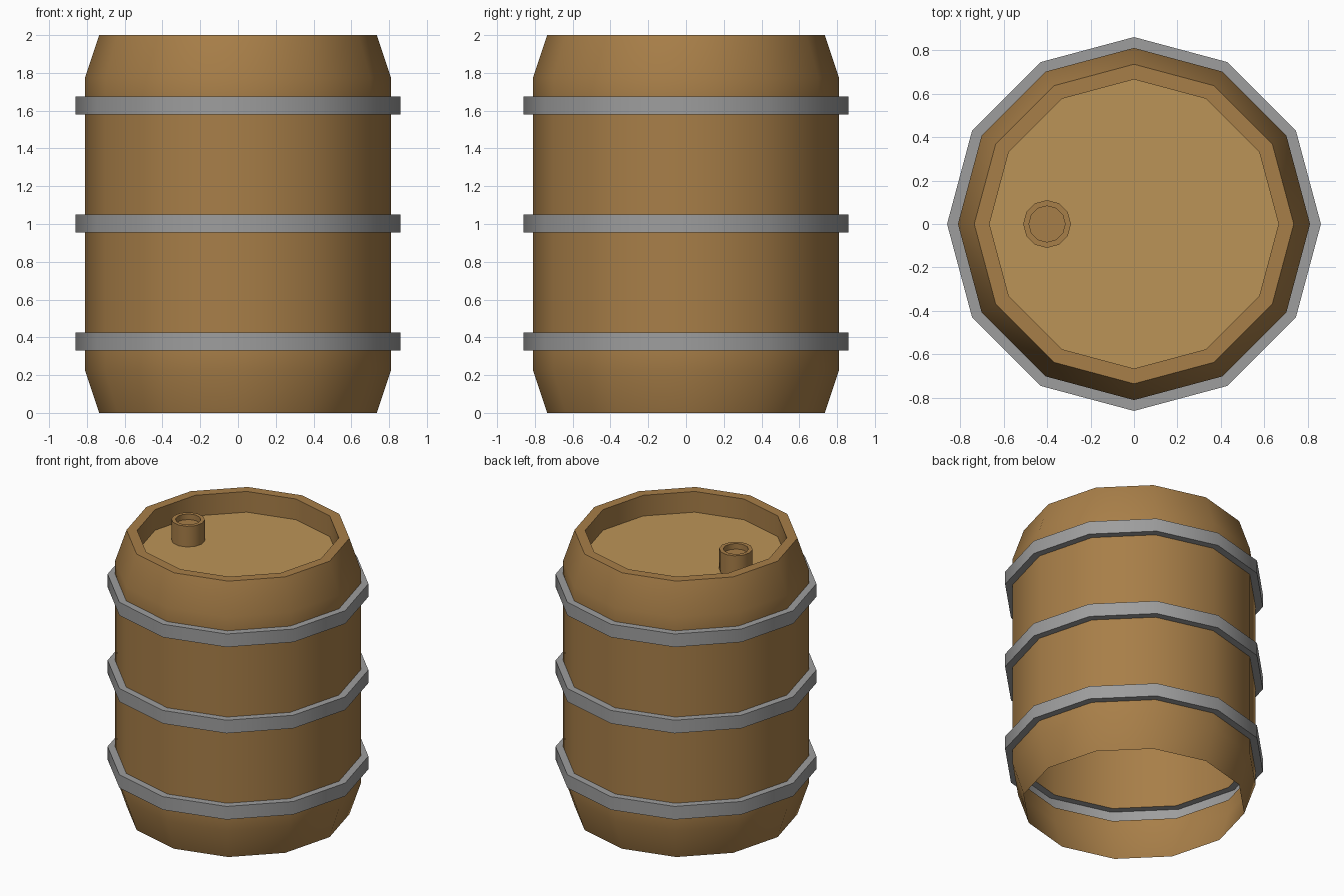
import bpy, bmesh, math

if "Cube" in bpy.data.objects:
    bpy.data.objects.remove(bpy.data.objects["Cube"])

SIDES = 12
R_BODY, R_HOOP, R_END, R_LID = 0.81, 0.86, 0.735, 0.665
LID_Z = 1.85
HOOPS = [(0.33, 0.425), (0.955, 1.05), (1.58, 1.675)]


def material(name, *rgb):
    mat = bpy.data.materials.new(name)
    mat.diffuse_color = (*rgb, 1)
    mat.use_nodes = True
    mat.node_tree.nodes["Principled BSDF"].inputs["Base Color"].default_value = mat.diffuse_color
    return mat


wood = material("wood", 0.39, 0.21, 0.065)
pale_wood = material("pale_wood", 0.50, 0.295, 0.095)
metal = material("metal", 0.34, 0.34, 0.34)


def lathe(name, strips, mat, centre=(0, 0), cap=False):
    """Spin open (radius, z) profiles round a vertical axis; cap fills the last ring."""
    bm = bmesh.new()
    for strip in strips:
        rings = []
        for r, z in strip:
            rings.append([bm.verts.new((r * math.cos(i * math.tau / SIDES),
                                        r * math.sin(i * math.tau / SIDES), z))
                          for i in range(SIDES)])
        for a, b in zip(rings, rings[1:]):
            for i in range(SIDES):
                j = (i + 1) % SIDES
                bm.faces.new((a[i], a[j], b[j], b[i]))
    if cap:
        bm.faces.new(rings[-1])
    mesh = bpy.data.meshes.new(name)
    bm.to_mesh(mesh)
    bm.free()
    mesh.materials.append(mat)
    obj = bpy.data.objects.new(name, mesh)
    obj.location = (*centre, 0)
    bpy.context.collection.objects.link(obj)
    bpy.ops.object.select_all(action='DESELECT')
    obj.select_set(True)
    bpy.context.view_layer.objects.active = obj
    bpy.ops.object.shade_smooth_by_angle(angle=math.radians(40))
    return obj


# Wooden shell, open underneath and interrupted behind each hoop, with a sunken lid
(b0, b1), (m0, m1), (t0, t1) = HOOPS
body = lathe("barrel_body", [
    [(R_END, 0), (R_BODY, 0.225), (R_BODY, b0)],
    [(R_BODY, b1), (R_BODY, m0)],
    [(R_BODY, m1), (R_BODY, t0)],
    [(R_BODY, t1), (R_BODY, 1.775), (R_END, 2), (R_LID, 2), (R_LID, LID_Z)],
], wood, cap=True)

# The lid face is a paler wood
body.data.materials.append(pale_wood)
body.data.polygons[-1].material_index = 1

# Metal hoops, hollow on the inside
for label, (lo, hi) in zip(("bottom", "middle", "top"), HOOPS):
    lathe(label + "_hoop",
          [[(R_BODY, lo), (R_HOOP, lo), (R_HOOP, hi), (R_BODY, hi)]], metal)

# Filler spout standing on the lid
lathe("filler_spout", [[(0.11, LID_Z), (0.11, 2), (0.083, 2), (0.083, 1.96)]],
      wood, centre=(-0.4, 0), cap=True)
